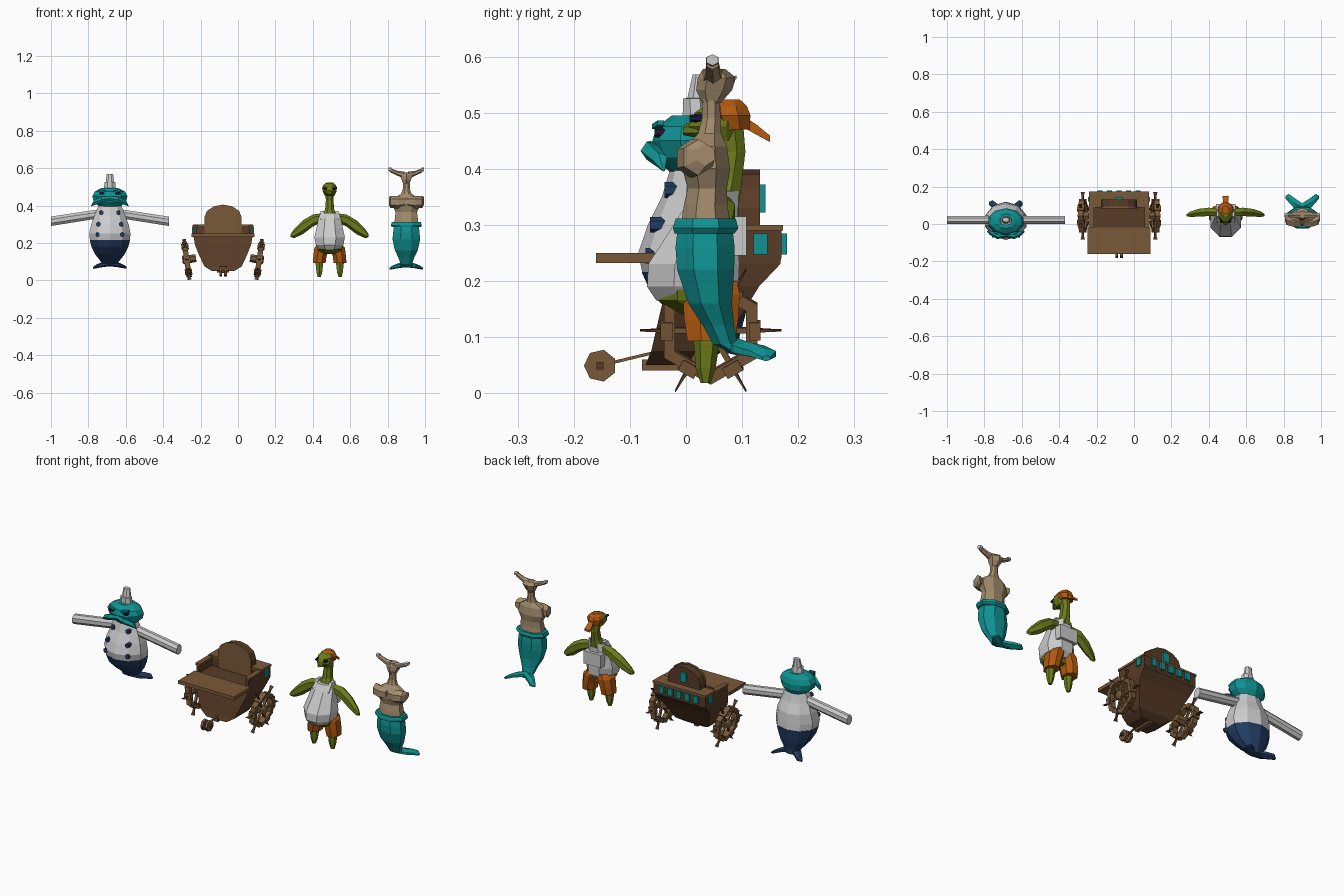
import bpy, bmesh
from math import sin, cos, pi, radians
from mathutils import Vector, Matrix

def mat(name, r, g, b):
    m = bpy.data.materials.new(name)
    m.diffuse_color = (r, g, b, 1)
    return m

TEAL = mat("teal", .005, .29, .29)
NAVY = mat("navy", .015, .045, .12)
WOOD = mat("wood", .19, .10, .04)
DARK = mat("dark_wood", .10, .045, .02)
GREEN = mat("green", .15, .20, .01)
ORANGE = mat("orange", .45, .10, .005)
TAN = mat("tan", .36, .26, .15)
BLACK = mat("eye_dark", .01, .01, .04)
CX = 0      # x position of the figure being built
SIDES = (-1, 1)

def finish(bm, name, m, s=1, M=None):
    if M:
        bm.transform(M)
    for v in bm.verts:
        v.co.x = v.co.x * s + CX
    bmesh.ops.recalc_face_normals(bm, faces=bm.faces)
    me = bpy.data.meshes.new(name)
    bm.to_mesh(me)
    bm.free()
    ob = bpy.data.objects.new(name, me)
    bpy.context.collection.objects.link(ob)
    if m:
        me.materials.append(m)
    return ob

def skin(bm, loops):
    n = len(loops[0])
    for a, b in zip(loops, loops[1:]):
        for i in range(n):
            bm.faces.new((a[i], a[(i+1) % n], b[(i+1) % n], b[i]))
    bm.faces.new(loops[0])
    bm.faces.new(loops[-1])

def loft(name, m, rings, axis='z', n=8, s=1, turn=.5, M=None):
    """Elliptic rings (x, y, z, radius_a, radius_b) across the given axis."""
    bm = bmesh.new()
    loops = []
    for x, y, z, a, b in rings:
        loop = []
        for i in range(n):
            t = 2*pi*(i+turn)/n
            u, v = a*cos(t), b*sin(t)
            d = {'z': (u, v, 0), 'x': (0, u, v), 'y': (u, 0, v)}[axis]
            loop.append(bm.verts.new((x+d[0], y+d[1], z+d[2])))
        loops.append(loop)
    skin(bm, loops)
    return finish(bm, name, m, s, M)

def box(name, m, x, y, z, s=1, M=None):
    """Box from (low, high) pairs."""
    bm = bmesh.new()
    loops = [[bm.verts.new((a, b, c)) for a, b in
              ((x[0], y[0]), (x[1], y[0]), (x[1], y[1]), (x[0], y[1]))] for c in z]
    skin(bm, loops)
    return finish(bm, name, m, s, M)

def flukes(label, m, y, z, span):
    for s in SIDES:
        loft(label, m, [(-.005, y-.02, z+.015, .022, .014), (span*.5, y+.005, z+.008, .032, .013),
                        (span*.8, y+.03, z, .026, .01), (span, y+.035, z-.008, .008, .005)], 'x', 6, s)

# ---------- whale cook ----------
CX = -.685
loft("cook_coat", None, [(0, .02, .215, .112, .098), (0, .015, .25, .116, .1), (0, .02, .30, .105, .088),
                         (0, .02, .35, .085, .063), (0, .02, .41, .06, .045)], n=10)
loft("cook_lower_body", NAVY, [(0, .075, .075, .03, .02), (0, .06, .1, .05, .035), (0, .04, .14, .083, .066),
                               (0, .025, .18, .104, .088), (0, .02, .216, .113, .099)], n=10)
flukes("cook_fluke", NAVY, .075, .075, .09)
loft("cook_head", TEAL, [(0, .02, .395, .06, .05), (0, .015, .42, .09, .068), (0, .012, .45, .099, .072),
                         (0, .012, .475, .085, .064), (0, .015, .495, .045, .04)], n=10)
loft("cook_hat", None, [(0, .018, .49, .034, .026), (0, .016, .525, .031, .023),
                        (0, .02, .526, .024, .019), (0, .023, .568, .019, .012)])
for s in SIDES:
    loft("cook_sleeve", None, [(.05, .022, .357, .023, .026), (.315, .022, .316, .023, .027)], 'x', 8, s)
    loft("cook_moustache", TEAL, [(0, -.06, .438, .01, .012), (.045, -.065, .432, .016, .017),
                                  (.085, -.045, .415, .014, .014), (.1, -.04, .398, .003, .003)], 'x', 5, s)
    loft("cook_eye", BLACK, [(.042, -.056, .465, .016, .009), (.042, -.03, .465, .016, .009)], 'y', 6, s)
    loft("cook_brow", TEAL, [(.02, -.055, .475, .008, .006), (.06, -.045, .482, .008, .006)], 'x', 4, s)
    for x, y, z in ((.045, -.036, .362), (.06, -.062, .30), (.065, -.07, .245)):
        loft("coat_button", NAVY, [(x, y-.002, z, .012, .014), (x, y+.025, z, .012, .014)], 'y', 6, s)

# ---------- ship cart ----------
CX = -.08
# hull with raked bow and overhanging stern: z, half width, front y, back y
bm = bmesh.new()
hull = [(.05, .06, -.072, .03), (.075, .1, -.062, .065), (.14, .13, -.047, .1),
        (.19, .15, -.035, .13), (.23, .157, -.022, .168), (.245, .157, -.02, .17)]
skin(bm, [[bm.verts.new(p) for p in ((-w, f, z), (w, f, z), (w, b, z), (-w, b, z))] for z, w, f, b in hull])
finish(bm, "hull", DARK)
box("stern_block", DARK, (-.157, .157), (.09, .17), (.24, .298))
box("stern_deck", WOOD, (-.16, .16), (.088, .173), (.29, .3))
box("counter_table", WOOD, (-.168, .168), (-.16, -.018), (.232, .25))
box("keel", WOOD, (-.012, .012), (-.078, .03), (.04, .06))
# round-topped cabin
arc = [(.1*cos(t), .335+.07*sin(t)) for t in (i*pi/6 for i in range(7))]
prof = [(-.1, .24)] + [(.1, .24)] + arc
for label, y0, y1, k, m in (("cabin", .092, .132, .96, DARK), ("cabin_front_board", .083, .094, 1, WOOD)):
    bm = bmesh.new()
    skin(bm, [[bm.verts.new((x*k, y, .24+(z-.24)*k)) for x, z in prof] for y in (y0, y1)])
    finish(bm, label, m)
box("cabin_window", TEAL, (-.018, .018), (.13, .142), (.322, .372))
for i in range(-2, 3):
    box("stern_window", TEAL, (i*.051-.014, i*.051+.014), (.165, .18), (.247, .285))

for s in SIDES:
    box("side_wall", DARK, (.14, .157), (-.02, .1), (.24, .29), s)
    box("side_rail", WOOD, (.135, .162), (-.02, .1), (.283, .295), s)
    box("side_window", TEAL, (.15, .166), (.12, .145), (.247, .285), s)
    # cambered ship-wheel: hexagon rim, spokes and flared handles
    place = Matrix.Translation((.194, .044, .112)) @ Matrix.Rotation(radians(8), 4, 'Y')
    bm = bmesh.new()
    loops = [[bm.verts.new((x, r*sin(i*pi/3), r*cos(i*pi/3))) for i in range(6)]
             for x, r in ((-.014, .096), (.014, .096), (.014, .073), (-.014, .073))]
    for a, b in zip(loops, loops[1:] + loops[:1]):
        for i in range(6):
            bm.faces.new((a[i], a[(i+1) % 6], b[(i+1) % 6], b[i]))
    finish(bm, "wheel_rim", WOOD, s, place)
    loft("wheel_hub", WOOD, [(-.05, 0, 0, .02, .02), (.018, 0, 0, .024, .024), (.024, 0, 0, .014, .014)],
         'x', 6, s, M=place)
    for i in range(6):
        P = place @ Matrix.Rotation(pi/6 + i*pi/3, 4, 'X')
        loft("wheel_spoke", WOOD, [(0, 0, .01, .008, .007), (0, 0, .08, .008, .007)], n=4, s=s, M=P)
        box("rim_block", WOOD, (-.019, .019), (-.016, .016), (.068, .089), s, P)
        loft("wheel_handle", DARK, [(0, 0, .085, .008, .005), (0, 0, .105, .008, .003),
                                    (0, 0, .126, .016, .001)], n=4, s=s, M=P)
    # small twin steering wheel
    loft("steering_wheel", WOOD, [(.006, -.153, .049, .029, .029), (.02, -.153, .049, .029, .029)], 'x', 7, s)
    loft("steering_axle", DARK, [(0, -.153, .049, .009, .009), (.032, -.153, .049, .009, .009)], 'x', 4, s)
loft("steering_rod", WOOD, [(0, -.15, .05, .006, .004), (0, -.05, .074, .006, .004)], 'y', 4)

# ---------- turtle sailor ----------
CX = .49
loft("turtle_body", GREEN, [(0, .03, .14, .045, .04), (0, .01, .165, .07, .065), (0, .012, .2, .08, .07)])
loft("turtle_shirt", None, [(0, .012, .165, .06, .07), (0, .012, .19, .08, .088), (0, .014, .23, .088, .088),
                            (0, .028, .28, .076, .068), (0, .045, .33, .066, .052), (0, .055, .36, .052, .042)])
box("shell_plate", None, (-.052, .052), (.07, .108), (.245, .315))
loft("turtle_neck", GREEN, [(0, .06, .34, .045, .038), (0, .072, .38, .026, .03),
                            (0, .08, .43, .022, .028), (0, .075, .47, .026, .03)])
loft("turtle_head", GREEN, [(0, .06, .45, .026, .035), (0, .052, .475, .04, .052),
                            (0, .06, .5, .04, .048), (0, .068, .517, .025, .03)])
loft("turtle_beak", GREEN, [(0, -.005, .468, .01, .008), (0, .015, .472, .024, .016),
                            (0, .04, .476, .032, .022)], 'y', 6)
loft("head_scarf", ORANGE, [(0, .085, .47, .034, .03), (0, .078, .495, .044, .04), (0, .075, .512, .034, .036),
                            (0, .078, .523, .018, .02)])
loft("scarf_tail", ORANGE, [(0, .1, .485, .014, .014), (0, .125, .47, .02, .013), (0, .15, .453, .024, .008)], 'y', 4)
for s in SIDES:
    loft("turtle_strap", None, [(.04, .02, .325, .014, .016), (.04, .055, .37, .012, .022)], n=4, s=s)
    loft("turtle_flipper", GREEN, [(.04, .06, .335, .022, .024), (.09, .065, .32, .026, .032),
                                   (.145, .06, .283, .024, .037), (.19, .052, .25, .016, .024),
                                   (.208, .047, .24, .006, .008)], 'x', 6, s)
    loft("turtle_eye", BLACK, [(.024, .006, .49, .006, .006), (.024, .03, .49, .009, .009)], 'y', 6, s)
    loft("turtle_shorts", ORANGE, [(.056, .045, .093, .037, .046), (.052, .045, .13, .038, .052),
                                   (.04, .045, .175, .045, .055), (.03, .045, .2, .03, .05)], s=s)
    loft("turtle_leg", GREEN, [(.056, .035, .018, .01, .009), (.055, .035, .045, .018, .018),
                               (.055, .037, .1, .025, .024)], n=6, s=s)

# ---------- hammerhead merfolk ----------
CX = .9
loft("shark_tail", TEAL, [(0, .095, .07, .03, .014), (0, .07, .088, .034, .024), (0, .058, .12, .045, .03),
                          (0, .043, .16, .066, .042), (0, .035, .22, .08, .055), (0, .034, .26, .076, .057),
                          (0, .034, .3, .07, .052)])
flukes("shark_fluke", TEAL, .108, .07, .09)
loft("waist_band", TEAL, [(0, .033, .285, .083, .058), (0, .035, .294, .09, .063), (0, .035, .311, .084, .058)])
loft("shark_torso", TAN, [(0, .035, .3, .07, .048), (0, .035, .335, .066, .042), (0, .038, .365, .062, .038),
                          (0, .036, .4, .08, .046), (0, .036, .44, .07, .04), (0, .042, .463, .03, .022),
                          (0, .045, .49, .02, .018), (0, .045, .525, .02, .016)])
loft("shark_head", TAN, [(0, .045, .515, .018, .015), (0, .05, .54, .03, .032), (0, .055, .562, .04, .034),
                         (0, .05, .578, .03, .02)], n=6)
loft("head_fin", TAN, [(0, .05, .55, .012, .02), (0, .075, .555, .01, .014), (0, .09, .563, .003, .004)], 'y', 4)
for s in SIDES:
    loft("shark_chest", TAN, [(.004, .012, .42, .026, .028), (.045, .008, .418, .028, .034),
                              (.085, .022, .42, .03, .032), (.094, .035, .425, .018, .02)], 'x', 6, s)
    loft("hammer_stalk", TAN, [(.01, .048, .562, .022, .02), (.045, .048, .572, .015, .013),
                               (.084, .047, .588, .012, .011)], 'x', 6, s)
    loft("hammer_eye", None, [(.08, .047, .592, .013, .011), (.095, .047, .594, .012, .01)], 'x', 6, s)
